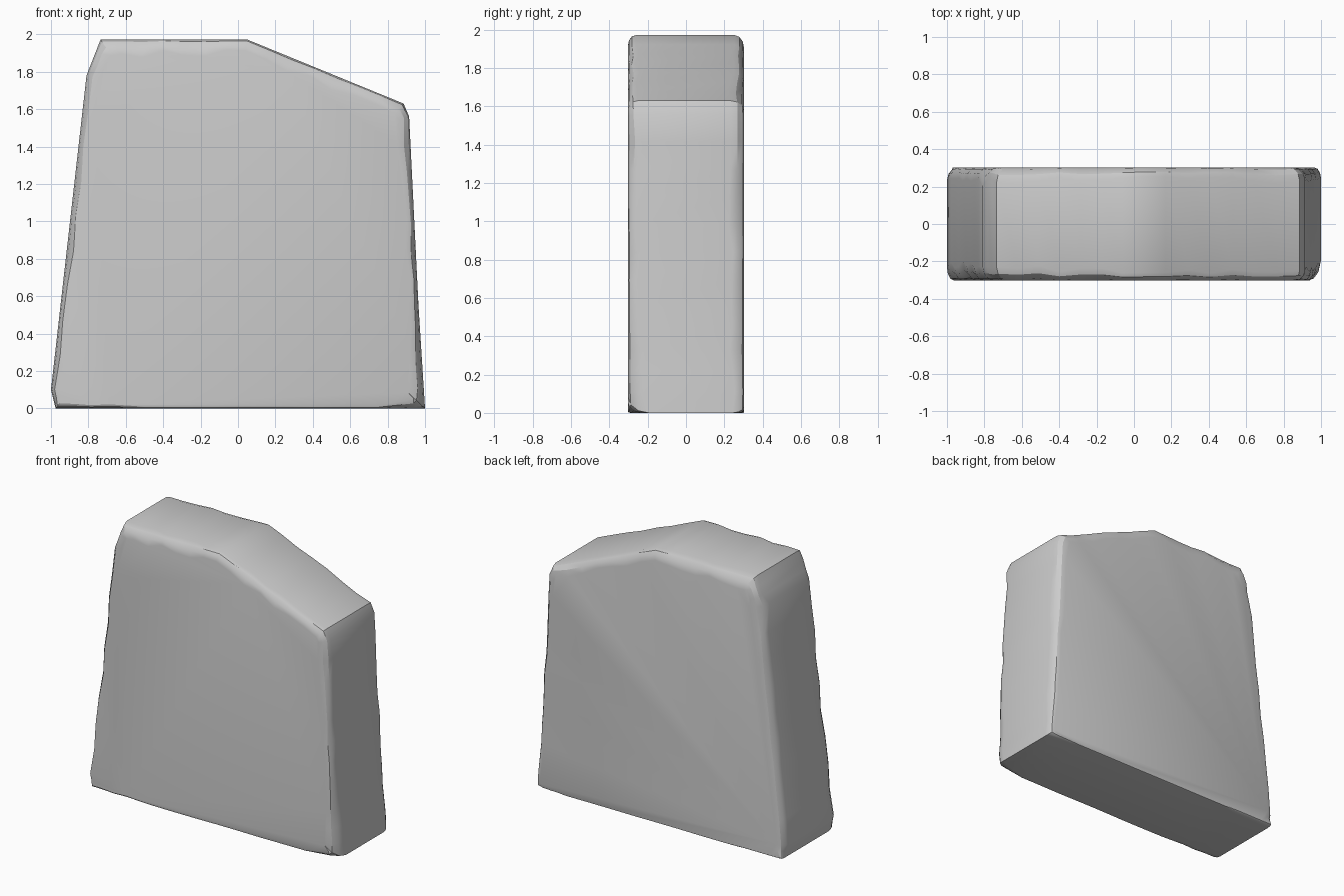
import bpy, bmesh, random
from math import sin, cos, pi
from mathutils import Vector

if "Cube" in bpy.data.objects:
    bpy.data.objects.remove(bpy.data.objects["Cube"])

random.seed(4)
HALF = 0.303

# Outline corners: x, z, front bevel depth / inset, back bevel depth / inset
KEYS = [
    (-0.975, 0.00, 0.07, 0.03, 0.06, 0.01),
    (-0.50, 0.00, 0.02, 0.01, 0.01, 0.005),
    (0.75, 0.00, 0.02, 0.01, 0.01, 0.005),
    (1.00, 0.00, 0.09, 0.07, 0.05, 0.03),
    (0.965, 0.55, 0.06, 0.04, 0.07, 0.05),
    (0.915, 1.56, 0.06, 0.06, 0.08, 0.08),
    (0.885, 1.63, 0.05, 0.06, 0.08, 0.08),
    (0.05, 1.972, 0.05, 0.07, 0.05, 0.07),
    (-0.735, 1.972, 0.07, 0.08, 0.07, 0.08),
    (-0.81, 1.78, 0.08, 0.07, 0.08, 0.07),
    (-1.00, 0.10, 0.09, 0.05, 0.07, 0.06),
]
STEPS = [5, 7, 4, 5, 7, 1, 7, 7, 3, 9, 2]

# Resample the outline, with small irregular chips in the bevels
pts = []
for i, n in enumerate(STEPS):
    a, b = KEYS[i], KEYS[(i + 1) % len(KEYS)]
    for s in range(n):
        t = s / n
        p = [u + (v - u) * t for u, v in zip(a, b)]
        for k in (2, 4):
            f = random.uniform(0.75, 1.25)
            p[k] *= f
            p[k + 1] *= f
        pts.append(p)

# Inward direction at every outline point
count = len(pts)
inward = []
for i, p in enumerate(pts):
    a, b = pts[i - 1], pts[(i + 1) % count]
    e1 = Vector((p[0] - a[0], p[1] - a[1])).normalized()
    e2 = Vector((b[0] - p[0], b[1] - p[1])).normalized()
    e = (e1 + e2).normalized()
    inward.append(Vector((-e.y, e.x)) / max(e.dot(e1), 0.6))

# Rings of the slab: rounded front bevel, straight sides, rounded back bevel
bm = bmesh.new()
angles = [0, pi / 6, pi / 3, pi / 2]
rings = []
for side, k, order in ((-1, 2, angles), (1, 4, angles[::-1])):
    for ang in order:
        ring = []
        for p, d in zip(pts, inward):
            off = d * p[k + 1] * (1 - sin(ang))
            y = side * (HALF - p[k] * (1 - cos(ang)))
            ring.append(bm.verts.new((p[0] + off.x, y, p[1] + off.y)))
        rings.append(ring)
for r, q in zip(rings, rings[1:]):
    for i in range(count):
        j = (i + 1) % count
        bm.faces.new((r[i], r[j], q[j], q[i]))
bm.faces.new(rings[0])
bm.faces.new(rings[-1][::-1])
bmesh.ops.recalc_face_normals(bm, faces=bm.faces)

mesh = bpy.data.meshes.new("stone_slab")
bm.to_mesh(mesh)
bm.free()
slab = bpy.data.objects.new("stone_slab", mesh)
bpy.context.collection.objects.link(slab)
bpy.context.view_layer.objects.active = slab
slab.select_set(True)
bpy.ops.object.shade_smooth_by_angle(angle=0.5)
